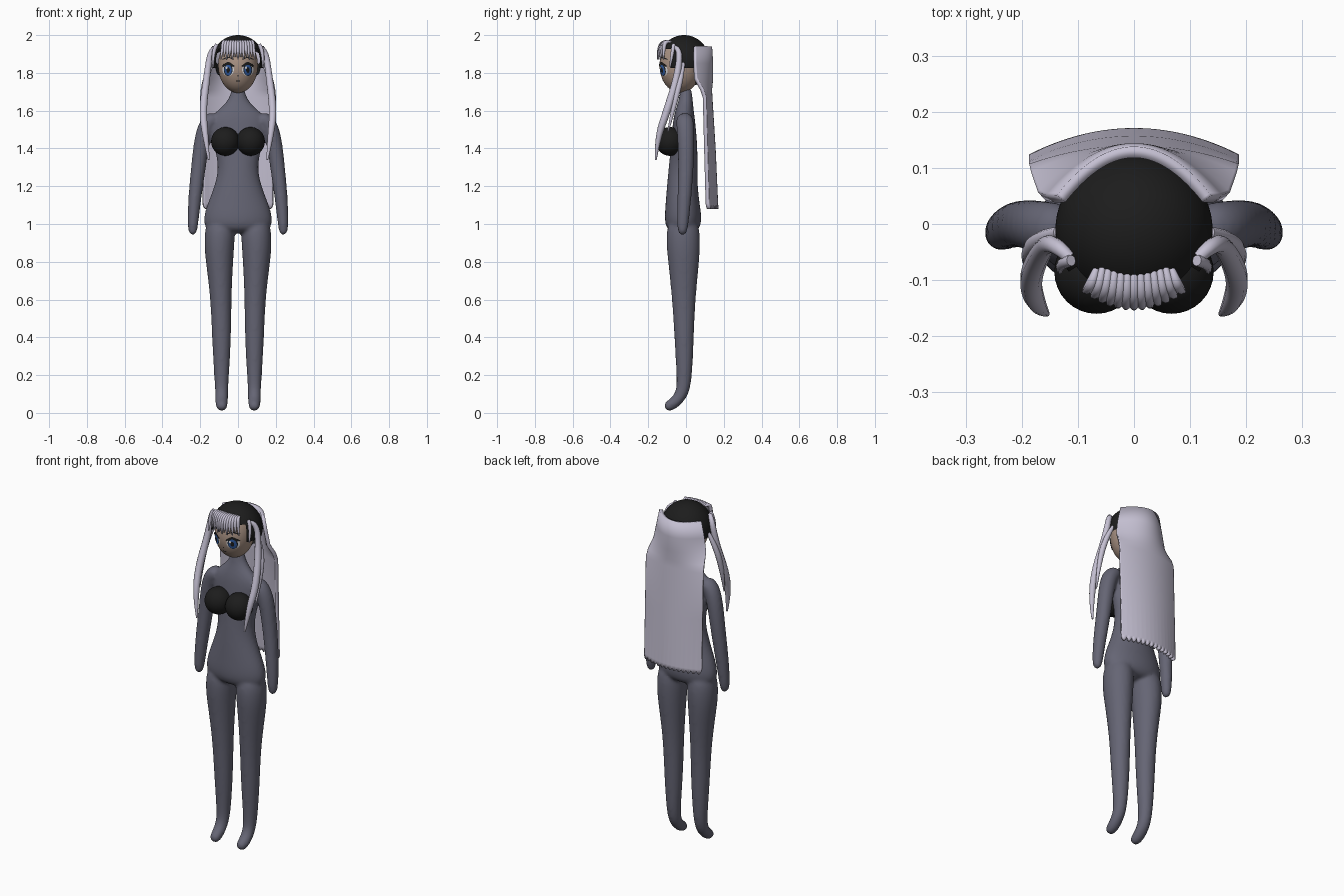
import bpy, bmesh, math
from mathutils import Vector

cube = bpy.data.objects.get("Cube")
if cube:
    bpy.data.objects.remove(cube, do_unlink=True)


def material(name, r, g, b):
    mat = bpy.data.materials.new(name)
    mat.use_nodes = True
    mat.diffuse_color = (r, g, b, 1)
    shader = mat.node_tree.nodes["Principled BSDF"]
    shader.inputs["Base Color"].default_value = (r, g, b, 1)
    shader.inputs["Roughness"].default_value = 0.7
    return mat


SUIT = material("slate suit", 0.13, 0.13, 0.175)
HAIR = material("pale lavender hair", 0.56, 0.53, 0.65)
BLACK = material("soft black", 0.012, 0.012, 0.012)
SKIN = material("skin", 0.40, 0.29, 0.23)
WHITE = material("eye white", 0.75, 0.75, 0.78)
BLUE = material("iris blue", 0.03, 0.11, 0.38)


def add_object(name, bm, mat):
    mesh = bpy.data.meshes.new(name)
    bm.to_mesh(mesh)
    bm.free()
    for poly in mesh.polygons:
        poly.use_smooth = True
    mesh.materials.append(mat)
    obj = bpy.data.objects.new(name, mesh)
    bpy.context.collection.objects.link(obj)
    return obj


def loft(bm, stations, sides=20):
    """Closed tube through stations of (x, y, z, half width, half depth)."""
    centres = [Vector(s[:3]) for s in stations]
    rings = []
    for i, (x, y, z, wide, deep) in enumerate(stations):
        along = (centres[min(i + 1, len(centres) - 1)] - centres[max(i - 1, 0)]).normalized()
        side = Vector((1, 0, 0))
        side = (side - along * side.dot(along)).normalized()
        front = along.cross(side)
        ring = []
        for k in range(sides):
            a = math.tau * k / sides
            ring.append(bm.verts.new(centres[i] + side * wide * math.cos(a) + front * deep * math.sin(a)))
        rings.append(ring)
    for low, high in zip(rings, rings[1:]):
        for k in range(sides):
            n = (k + 1) % sides
            bm.faces.new((low[k], low[n], high[n], high[k]))
    bm.faces.new(rings[0])
    bm.faces.new(rings[-1])


def ellipsoid(name, centre, radii, mat, keep=None, segments=48):
    bm = bmesh.new()
    bmesh.ops.create_uvsphere(bm, u_segments=segments, v_segments=segments, radius=1)
    for v in bm.verts:
        v.co = Vector([c + r * p for c, r, p in zip(centre, radii, v.co)])
    if keep:
        gone = [f for f in bm.faces if not keep(f.calc_center_median())]
        bmesh.ops.delete(bm, geom=gone, context='FACES')
    return add_object(name, bm, mat)


def strand(name, points, radii, mat=HAIR):
    """Tapered lock of hair along a smooth curve."""
    curve = bpy.data.curves.new(name, 'CURVE')
    curve.dimensions = '3D'
    curve.bevel_depth = 1
    curve.bevel_resolution = 3
    curve.use_fill_caps = True
    curve.resolution_u = 6
    spline = curve.splines.new('NURBS')
    spline.points.add(len(points) - 1)
    for p, co, r in zip(spline.points, points, radii):
        p.co = (*co, 1)
        p.radius = r
    spline.order_u = 3
    spline.use_endpoint_u = True
    curve.materials.append(mat)
    obj = bpy.data.objects.new(name, curve)
    bpy.context.collection.objects.link(obj)


# Body: torso, legs and arms fused into one smooth skin
torso = [  # z, half width, centre y, half depth
    (1.73, .034, 0, .03), (1.67, .042, 0, .035), (1.62, .085, -.005, .045),
    (1.57, .15, -.01, .056), (1.5, .155, -.01, .064), (1.4, .125, -.01, .072),
    (1.3, .102, -.015, .077), (1.2, .125, -.02, .082), (1.1, .167, -.018, .092),
    (1.03, .186, -.015, .1), (.98, .18, -.015, .092), (.95, .13, -.015, .06)]
leg = [
    (.09, -.015, 1.04, .08, .085), (.1, -.015, .9, .082, .092), (.098, -.012, .8, .073, .083),
    (.09, -.012, .6, .055, .062), (.087, -.01, .4, .052, .052), (.087, -.008, .2, .04, .042),
    (.087, -.016, .11, .034, .036), (.087, -.05, .062, .034, .032),
    (.086, -.09, .035, .032, .031), (.086, -.112, .024, .018, .018)]
arm = [
    (.11, -.01, 1.57, .04, .045), (.165, -.005, 1.54, .045, .048), (.192, 0, 1.44, .043, .045),
    (.207, 0, 1.32, .04, .042), (.222, -.005, 1.2, .037, .04), (.234, -.012, 1.08, .033, .035),
    (.24, -.018, .98, .028, .03), (.24, -.02, .94, .018, .02)]

bm = bmesh.new()
loft(bm, [(0, y, z, w, d) for z, w, y, d in torso])
for s in (-1, 1):
    for limb in (leg, arm):
        loft(bm, [(s * x, y, z, w, d) for x, y, z, w, d in limb])
bmesh.ops.recalc_face_normals(bm, faces=bm.faces)
body = add_object("body", bm, SUIT)
body.modifiers.new("round", 'SUBSURF').levels = 2
body.modifiers["round"].render_levels = 2
fuse = body.modifiers.new("fuse", 'REMESH')
fuse.mode = 'VOXEL'
fuse.voxel_size = 0.009
fuse.use_smooth_shade = True
soften = body.modifiers.new("soften", 'SMOOTH')
soften.factor = 0.5
soften.iterations = 8

# Black top
for s, label in ((-1, "right"), (1, "left")):
    ellipsoid(label + "_cup", (s * .067, -.085, 1.437), (.075, .075, .076), BLACK, segments=32)

# Head: face and a cap of dark hair, open around the face
FACE, FACE_R = Vector((0, -.03, 1.84)), Vector((.105, .11, .146))
ellipsoid("face", FACE, FACE_R, SKIN)
ellipsoid("hair_cap", (0, -.01, 1.86), (.14, .135, .14), BLACK,
          lambda c: c.y > .05 or (c.z > 1.825 and c.y > -.08) or c.z > 1.925, segments=64)


def patch(name, x, z, wide, high, mat, lift, bend=0):
    """Thin oval plate that follows the face."""
    bm = bmesh.new()
    bmesh.ops.create_grid(bm, x_segments=12, y_segments=12, size=1)
    for v in bm.verts:
        u, w = v.co.x, v.co.y
        px = x + wide * u * math.sqrt(1 - w * w / 2)
        pz = z + high * w * math.sqrt(1 - u * u / 2) - bend * u * u
        inside = 1 - (px / FACE_R.x) ** 2 - ((pz - FACE.z) / FACE_R.z) ** 2
        v.co = (px, FACE.y - FACE_R.y * math.sqrt(max(inside, 0)) - lift, pz)
    add_object(name, bm, mat)


# Painted features
for s, label in ((-1, "right"), (1, "left")):
    x = s * .052
    patch(label + "_eye_white", x, 1.817, .03, .034, WHITE, .002)
    patch(label + "_eye_rim", x, 1.817, .023, .033, BLACK, .003)
    patch(label + "_iris", x, 1.815, .019, .028, BLUE, .004)
    patch(label + "_pupil", x, 1.815, .009, .015, BLACK, .005)
    patch(label + "_eye_glint", x - .009, 1.828, .006, .007, WHITE, .006)
    patch(label + "_eyelash", x, 1.852, .034, .006, BLACK, .006, .016)
    patch(label + "_eyebrow", x, 1.882, .032, .003, BLACK, .003, .01)
patch("nose", 0, 1.785, .003, .004, BLACK, .002)
patch("mouth", 0, 1.757, .012, .003, BLACK, .002)

# Fringe
COUNT = 13
for i in range(COUNT):
    t = 2 * i / (COUNT - 1) - 1
    x, back = t * .075, .03 * t * t
    tip = 1.872 + (.012 if i % 2 else 0)
    strand("fringe_lock", [(x * .9, -.075 - back * .2, 1.963), (x, -.115 + back * .3, 1.972),
                           (x * 1.1, -.148 + back, 1.93), (x * 1.2, -.15 + back, tip)],
           (.006, .011, .010, .003))

# Long locks in front of the ears
for s, label in ((-1, "right"), (1, "left")):
    locks = {
        "long_lock": ([(.115, -.06, 1.935), (.145, -.03, 1.93), (.165, -.045, 1.78),
                       (.188, -.1, 1.6), (.172, -.15, 1.46), (.155, -.16, 1.34)],
                      (.011, .015, .019, .021, .017, .005)),
        "outer_lock": ([(.135, -.015, 1.85), (.172, -.025, 1.78), (.192, -.06, 1.64),
                        (.183, -.095, 1.49)], (.01, .016, .015, .004)),
        "short_lock": ([(.112, -.065, 1.95), (.135, -.07, 1.92), (.132, -.085, 1.83)],
                       (.01, .012, .004))}
    for part, (points, radii) in locks.items():
        strand(label + "_" + part, [(s * x, y, z) for x, y, z in points], radii)

# Back hair: a curved sheet with a scalloped hem
sheet = [  # z, half width, middle y, edge y
    (1.94, .13, .128, .045), (1.85, .15, .134, .045), (1.77, .165, .134, .05),
    (1.71, .179, .128, .085), (1.67, .183, .13, .098), (1.4, .183, .147, .105),
    (1.11, .183, .16, .113), (1.08, .183, .161, .115)]
COLUMNS, SCALLOPS = 84, 14
bm = bmesh.new()
rows = []
for j, (z, half, middle, edge) in enumerate(sheet):
    row = []
    for i in range(COLUMNS + 1):
        u = 2 * i / COLUMNS - 1
        hem = 0
        if j == len(sheet) - 1:
            hem = .018 * (1 - abs(math.sin(math.pi * SCALLOPS * i / COLUMNS)))
        row.append(bm.verts.new((u * half, middle + (edge - middle) * u * u, z + hem)))
    rows.append(row)
for upper, lower in zip(rows, rows[1:]):
    for i in range(COLUMNS):
        bm.faces.new((upper[i], upper[i + 1], lower[i + 1], lower[i]))
bmesh.ops.recalc_face_normals(bm, faces=bm.faces)
back_hair = add_object("back_hair", bm, HAIR)
thick = back_hair.modifiers.new("thickness", 'SOLIDIFY')
thick.thickness = 0.02
thick.offset = 0
bpy.ops.object.select_all(action='DESELECT')
back_hair.select_set(True)
bpy.context.view_layer.objects.active = back_hair
bpy.ops.object.shade_smooth_by_angle(angle=math.radians(50))
